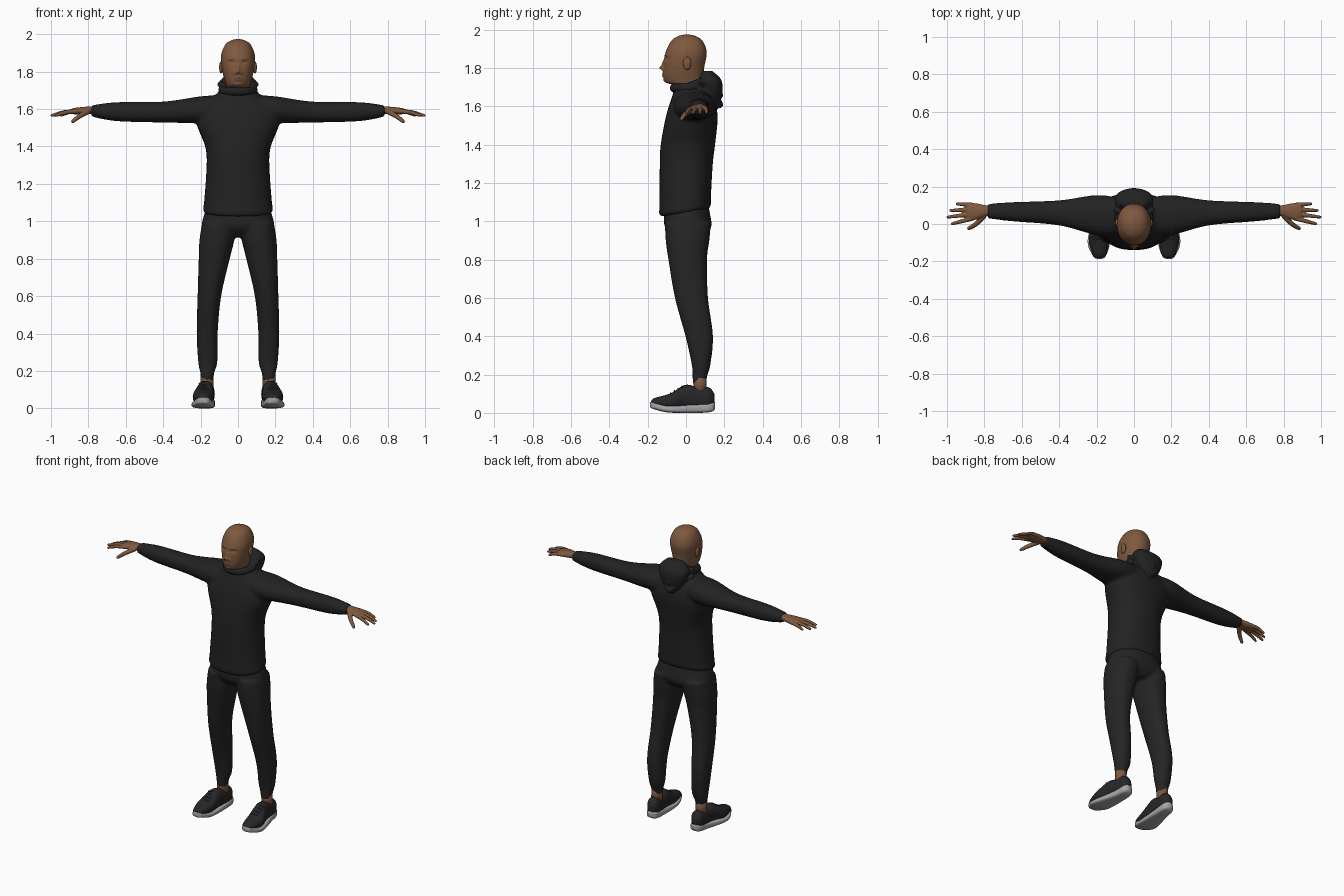
import bpy
import bmesh
from math import sin, cos, pi, exp, copysign
from mathutils import Vector, Matrix

if "Cube" in bpy.data.objects:
    bpy.data.objects.remove(bpy.data.objects["Cube"])


def material(name, red, green, blue):
    mat = bpy.data.materials.new(name)
    mat.use_nodes = True
    mat.diffuse_color = (red, green, blue, 1)
    mat.node_tree.nodes["Principled BSDF"].inputs["Base Color"].default_value = mat.diffuse_color
    return mat


SKIN = material("brown skin", .21, .1, .05)
LIP = material("dark skin", .15, .06, .036)
HOODIE = material("black hoodie", .016, .016, .017)
TROUSERS = material("black trousers", .018, .018, .019)
SHOE = material("black shoe", .02, .02, .022)
LACE = material("charcoal lace", .03, .03, .033)
SOLE = material("grey sole", .38, .38, .38)


def spline(rows, steps):
    """Smooth in-between rows, Catmull-Rom."""
    out = []
    last = len(rows) - 1
    for i in range(last):
        quad = list(zip(rows[max(i - 1, 0)], rows[i], rows[i + 1], rows[min(i + 2, last)]))
        for k in range(steps):
            t = k / steps
            out.append([b + t / 2 * (c - a + t * (2*a - 5*b + 4*c - d + t * (3*(b - c) + d - a)))
                        for a, b, c, d in quad])
    return out + [list(rows[-1])]


def bridge(bm, rings, closed=False):
    pairs = list(zip(rings, rings[1:]))
    if closed:
        pairs.append((rings[-1], rings[0]))
    else:
        bm.faces.new(rings[0])
        bm.faces.new(rings[-1])
    for ring, following in pairs:
        for k in range(len(ring)):
            bm.faces.new((ring[k - 1], ring[k], following[k], following[k - 1]))


def loft(bm, rows, axis="z", side=1, steps=6, segments=40, power=2.2):
    """Rounded sections; each row is position, then low and high on the other two axes."""
    rings = []
    for t, low_a, high_a, low_b, high_b in spline(rows, steps):
        ring = []
        for k in range(segments):
            c, s = cos(2 * pi * k / segments), sin(2 * pi * k / segments)
            a = (low_a + high_a + (high_a - low_a) * copysign(abs(c) ** (2 / power), c)) / 2
            b = (low_b + high_b + (high_b - low_b) * copysign(abs(s) ** (2 / power), s)) / 2
            x, y, z = {"x": (t, a, b), "y": (a, t, b), "z": (a, b, t)}[axis]
            ring.append(bm.verts.new((x * side, y, z)))
        rings.append(ring)
    bridge(bm, rings)


def column(bm, rows, **options):
    """Symmetric loft upwards; each row is height, half width, front and back."""
    loft(bm, [(z, -half, half, front, back) for z, half, front, back in rows], **options)


def tube(bm, rows, side=1, steps=5, segments=14, closed=False):
    """Round tube through rows of x, y, z, radius."""
    points = spline(rows, steps)
    rings = []
    for i, (x, y, z, radius) in enumerate(points):
        after = points[(i + 1) % len(points)] if closed else points[min(i + 1, len(points) - 1)]
        before = points[i - 1] if closed else points[max(i - 1, 0)]
        along = (Vector(after[:3]) - Vector(before[:3])).normalized()
        across = along.cross(Vector((0, 0, 1))).normalized()
        upward = across.cross(along)
        ring = []
        for k in range(segments):
            angle = 2 * pi * k / segments
            p = Vector((x, y, z)) + (across * cos(angle) + upward * sin(angle)) * radius
            ring.append(bm.verts.new((p.x * side, p.y, p.z)))
        rings.append(ring)
    bridge(bm, rings, closed)


def finish(name, bm, materials, voxel=0, relax=0):
    """Make the object; a voxel size blends its overlapping pieces into one skin."""
    bmesh.ops.recalc_face_normals(bm, faces=bm.faces[:])
    mesh = bpy.data.meshes.new(name)
    bm.to_mesh(mesh)
    bm.free()
    for mat in materials:
        mesh.materials.append(mat)
    mesh.polygons.foreach_set("use_smooth", [True] * len(mesh.polygons))
    ob = bpy.data.objects.new(name, mesh)
    bpy.context.collection.objects.link(ob)
    if voxel:
        blend = ob.modifiers.new("blend", "REMESH")
        blend.mode = "VOXEL"
        blend.voxel_size = voxel
        blend.use_smooth_shade = True
        smooth = ob.modifiers.new("relax", "SMOOTH")
        smooth.factor = .5
        smooth.iterations = relax


# Head and neck
bm = bmesh.new()
column(bm, [(1.62, .06, -.03, .09), (1.7, .06, -.05, .09), (1.73, .065, -.11, .09), (1.8, .083, -.117, .095),
            (1.88, .091, -.107, .108), (1.94, .071, -.077, .087), (1.966, .04, -.04, .05),
            (1.975, .005, 0, .01)], steps=14, segments=110, power=2.1)
# Face features: x, z, spread in x, spread in z, push forward
features = {"nose tip": (0, 1.8, .012, .01, .02), "nose bridge": (0, 1.82, .01, .02, .01),
            "nostril": (.016, 1.79, .01, .01, .009), "eye socket": (.034, 1.848, .015, .01, -.012),
            "eyelid": (.034, 1.845, .01, .006, .007), "brow": (.034, 1.866, .02, .007, .005),
            "upper lip": (0, 1.771, .02, .005, .008), "lower lip": (0, 1.757, .02, .006, .008),
            "chin": (0, 1.73, .016, .01, .006)}
for v in bm.verts:
    if v.co.y < -.03:
        v.co.y -= sum(push * exp(-((abs(v.co.x) - x) / wide) ** 2 - ((v.co.z - z) / tall) ** 2)
                      for x, z, wide, tall, push in features.values())
for face in bm.faces:
    c = face.calc_center_median()
    lips = abs(c.z - 1.764) < .011 - abs(c.x) * .4
    brow = .015 < abs(c.x) < .055 and abs(c.z - 1.867) < .004
    face.material_index = int(c.y < -.05 and (lips or brow))
finish("head", bm, [SKIN, LIP])

# Hoodie: body and both sleeves blended together, with a hem that rises at the back
bm = bmesh.new()
column(bm, [(1.045, .18, -.132, .122), (1.065, .189, -.141, .13), (1.1, .182, -.139, .13), (1.3, .168, -.137, .14),
            (1.4, .176, -.132, .152), (1.55, .224, -.104, .165), (1.66, .14, -.07, .14), (1.7, .08, -.06, .11)])
for v in bm.verts:
    v.co.z += .16 * v.co.y * min(1, max(0, (1.3 - v.co.z) * 5))
for side in (1, -1):
    loft(bm, [(.08, -.06, .14, 1.53, 1.675), (.2, -.06, .155, 1.525, 1.668), (.4, -.008, .127, 1.528, 1.64),
              (.65, .014, .117, 1.535, 1.637), (.785, .03, .108, 1.56, 1.62)], "x", side)
finish("hoodie", bm, [HOODIE], voxel=.01, relax=8)

# Lowered hood with a rolled collar and two hanging folds
bm = bmesh.new()
column(bm, [(1.575, .02, .12, .16), (1.62, .06, .09, .178), (1.68, .09, .08, .19),
            (1.74, .102, .065, .183), (1.785, .06, .085, .135)])
collar = []
for k in range(48):
    angle = 2 * pi * k / 48
    y = .022 - .083 * cos(angle)
    behind = max(y, 0)
    collar.append((.08 * sin(angle), y, 1.695 + .2 * behind + 1.6 * behind ** 2, .024 + .06 * behind))
tube(bm, collar, steps=1, closed=True)
for drop in (0, .05):
    fold = [k / 8 for k in range(-8, 9)]
    tube(bm, [(.098 * t, .178 - .118 * t * t, 1.655 - drop + .08 * abs(t), .016) for t in fold], steps=1)
finish("hood", bm, [HOODIE], voxel=.006, relax=4)

# Trousers: hips and both legs blended together
bm = bmesh.new()
column(bm, [(1.1, .16, -.105, .115), (1.04, .18, -.115, .125), (.97, .192, -.11, .132), (.915, .14, -.06, .09)])
for side in (1, -1):
    loft(bm, [(.99, .015, .192, -.11, .13), (.9, .02, .206, -.106, .122), (.8, .044, .21, -.092, .11),
              (.6, .09, .216, -.058, .115), (.4, .109, .221, -.003, .141), (.25, .11, .213, .03, .127),
              (.19, .127, .202, .034, .11), (.15, .13, .198, .036, .107)], side=side)
finish("trousers", bm, [TROUSERS], voxel=.009, relax=6)

for side, label in ((1, "left"), (-1, "right")):
    # Ear
    bm = bmesh.new()
    place = Matrix.LocRotScale(Vector((.09 * side, .006, 1.823)), None, Vector((.011, .021, .033)))
    bmesh.ops.create_uvsphere(bm, u_segments=24, v_segments=16, radius=1, matrix=place)
    finish(label + "_ear", bm, [SKIN])

    # Hand: palm, four evenly spread fingers and a thumb
    bm = bmesh.new()
    loft(bm, [(.75, .045, .1, 1.57, 1.612), (.79, .042, .1, 1.573, 1.614), (.86, .02, .112, 1.57, 1.608),
              (.895, .03, .1, 1.577, 1.6)], "x", side)
    for i, reach in enumerate((.978, 1.002, .987, .952)):
        root, tip = Vector((.86, .03 + .024 * i, 1.588)), Vector((reach, .036 * i, 1.564))
        knuckle = root.lerp(tip, .5) + Vector((0, 0, .007))
        pad = knuckle.lerp(tip, .85)
        tube(bm, [(*root, .012), (*knuckle, .011), (*pad, .008), (*tip, .004)], side)
    tube(bm, [(.8, .045, 1.588, .015), (.845, 0, 1.563, .013), (.882, -.023, 1.535, .01),
              (.89, -.027, 1.53, .005)], side)
    finish(label + "_hand", bm, [SKIN], voxel=.004, relax=2)

    # Bare ankle
    bm = bmesh.new()
    bmesh.ops.create_cone(bm, cap_ends=True, segments=32, radius1=.036, radius2=.034, depth=.12,
                          matrix=Matrix.Translation((.166 * side, .073, .15)))
    finish(label + "_ankle", bm, [SKIN])

    # Shoe sole, curling up at the toe
    bm = bmesh.new()
    loft(bm, [(-.187, .175, .197, .03, .056), (-.17, .15, .22, .02, .057), (-.09, .127, .248, .002, .037),
              (.06, .123, .212, 0, .046), (.13, .127, .2, .005, .056), (.152, .15, .18, .02, .056)],
         "y", side, power=3.5)
    finish(label + "_shoe_sole", bm, [SOLE])

    # Shoe upper, rising to the ankle
    bm = bmesh.new()
    loft(bm, [(-.182, .175, .197, .035, .06), (-.165, .15, .22, .03, .077), (-.08, .13, .242, .02, .102),
              (-.005, .13, .22, .02, .146), (.06, .126, .21, .02, .135), (.12, .126, .204, .02, .133),
              (.148, .148, .182, .04, .1)], "y", side, power=2.3)
    finish(label + "_shoe_upper", bm, [SHOE])

    # Laces across the instep
    bm = bmesh.new()
    for k in range(4):
        y, z = -.08 + .02 * k, .103 + .012 * k
        tube(bm, [(.184 + dx, y, z - 12 * dx * dx, .004) for dx in (-.025, 0, .025)], side, segments=8)
    finish(label + "_shoe_laces", bm, [LACE])
